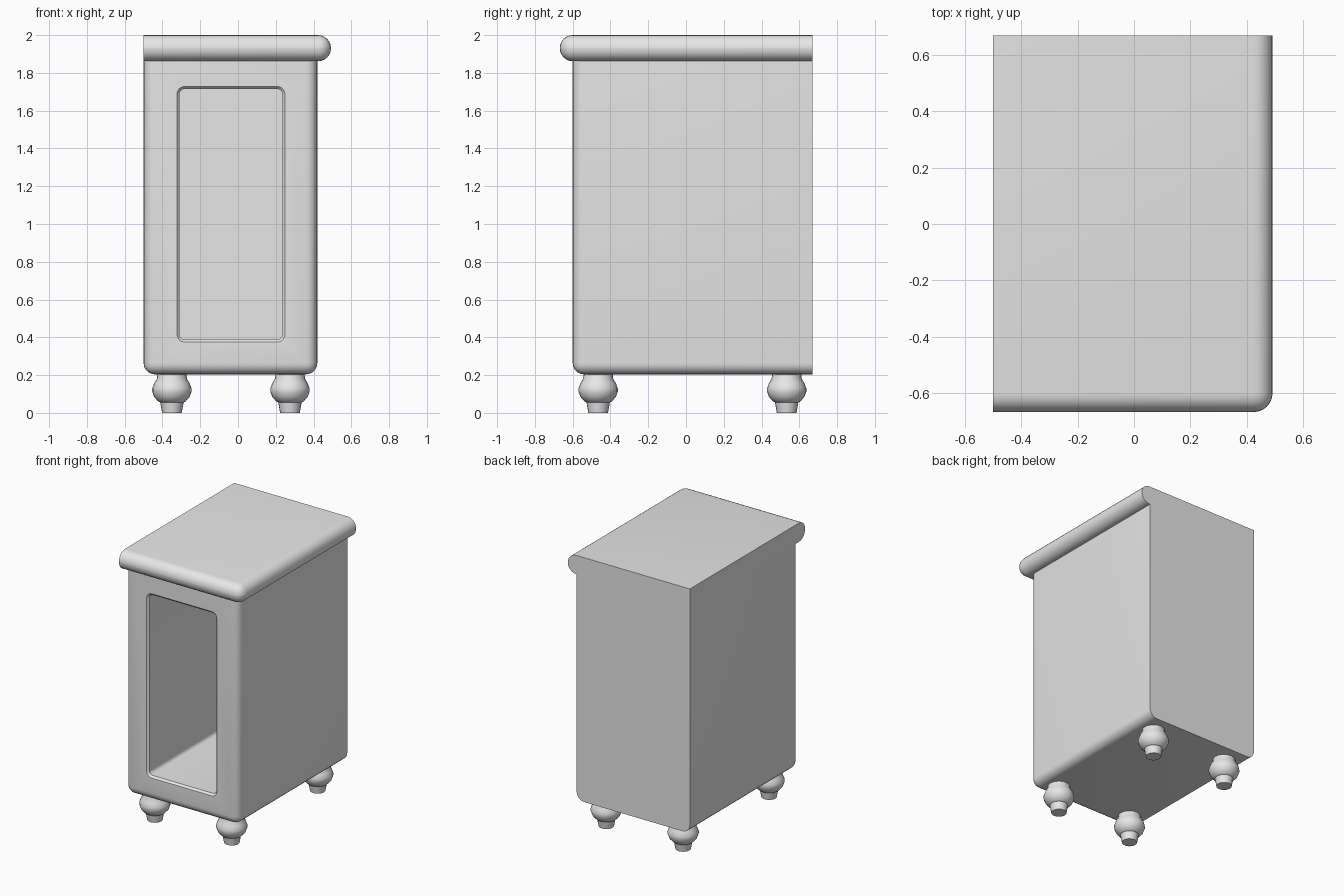
import bpy, bmesh
from math import sin, cos, pi
from mathutils import Vector

cube = bpy.data.objects.get("Cube")
if cube:
    bpy.data.objects.remove(cube, do_unlink=True)

# One plain grey for the whole cabinet
grey = bpy.data.materials.new("light_grey")
grey.use_nodes = True
colour = (0.8, 0.8, 0.8, 1)
grey.diffuse_color = colour
grey.node_tree.nodes["Principled BSDF"].inputs["Base Color"].default_value = colour


def finish(name, bm):
    bmesh.ops.recalc_face_normals(bm, faces=bm.faces)
    mesh = bpy.data.meshes.new(name)
    bm.to_mesh(mesh)
    bm.free()
    mesh.materials.append(grey)
    ob = bpy.data.objects.new(name, mesh)
    bpy.context.collection.objects.link(ob)
    return ob


def smooth(ob, angle=0.6):
    bpy.ops.object.select_all(action='DESELECT')
    ob.select_set(True)
    bpy.context.view_layer.objects.active = ob
    bpy.ops.object.shade_smooth_by_angle(angle=angle)


def rounded_box(name, lo, hi, radius, segments, rule):
    """Box whose edges picked by rule(midpoint in -1..1 box space) are rounded."""
    lo, hi = Vector(lo), Vector(hi)
    bm = bmesh.new()
    bmesh.ops.create_cube(bm, size=2)
    edges = [e for e in bm.edges if rule(*((e.verts[0].co + e.verts[1].co) / 2))]
    for v in bm.verts:
        v.co = (lo + hi) / 2 + v.co * (hi - lo) / 2
    bmesh.ops.bevel(bm, geom=edges, offset=radius, segments=segments,
                    profile=0.5, affect='EDGES', clamp_overlap=True)
    return finish(name, bm)


def loft(name, rings):
    """Skin a stack of equal-length point rings and cap both ends."""
    bm = bmesh.new()
    loops = [[bm.verts.new(p) for p in ring] for ring in rings]
    n = len(loops[0])
    for a, b in zip(loops, loops[1:]):
        for i in range(n):
            j = (i + 1) % n
            bm.faces.new((a[i], a[j], b[j], b[i]))
    bm.faces.new(loops[0])
    bm.faces.new(loops[-1])
    return finish(name, bm)


# Carcass: rounded along the front sides, front bottom and side bottoms
body = rounded_box("cabinet_body", (-0.5, -0.6, 0.204), (0.42, 0.67, 1.865), 0.06, 5,
                   lambda x, y, z: (y < -0.5 and z < 0.5) or (z < -0.5 and abs(x) > 0.5))

# Niche: rounded rectangle pocket with a softly flared mouth
def niche_ring(y, grow, corner=0.028, steps=4):
    x0, x1, z0, z1 = -0.31, 0.235, 0.388, 1.715
    r = corner + grow
    centres = [(x1 - corner, z1 - corner), (x0 + corner, z1 - corner),
               (x0 + corner, z0 + corner), (x1 - corner, z0 + corner)]
    return [(cx + r * cos((q + s / steps) * pi / 2), y, cz + r * sin((q + s / steps) * pi / 2))
            for q, (cx, cz) in enumerate(centres) for s in range(steps + 1)]


flare = 0.015
rings = [niche_ring(-0.7, flare)]
for k in range(5):
    a = k / 4 * pi / 2
    rings.append(niche_ring(-0.601 + flare * sin(a), flare * (1 - sin(a)) if k == 4
                            else flare * (1 - sin(a)) * 0.9 + 0.001))
rings.append(niche_ring(0.6, 0))
cutter = loft("niche_cutter", rings)

cut = body.modifiers.new("niche", 'BOOLEAN')
cut.operation = 'DIFFERENCE'
cut.solver = 'EXACT'
cut.object = cutter
bpy.context.view_layer.objects.active = body
bpy.ops.object.modifier_apply(modifier=cut.name)
bpy.data.objects.remove(cutter, do_unlink=True)
smooth(body)

# Top slab: half-round nosing along the front and one side only
top = rounded_box("top_slab", (-0.5, -0.668, 1.862), (0.492, 0.67, 2.0), 0.068, 6,
                  lambda x, y, z: y < -0.5 and x > -0.5 or x > 0.5 and abs(z) > 0.5)
smooth(top)

# Turned bun feet: (radius, height) profile
profile = [(0.052, 0), (0.062, 0.056), (0.072, 0.06), (0.094, 0.085), (0.104, 0.112),
           (0.104, 0.13), (0.094, 0.157), (0.08, 0.18), (0.076, 0.215)]
sides = 20
for side, x in (("right", -0.35), ("left", 0.275)):
    for end, y in (("front", -0.465), ("back", 0.533)):
        foot = loft(f"{end}_{side}_foot",
                    [[(x + r * cos(2 * pi * i / sides), y + r * sin(2 * pi * i / sides), z)
                      for i in range(sides)] for r, z in profile])
        smooth(foot)
